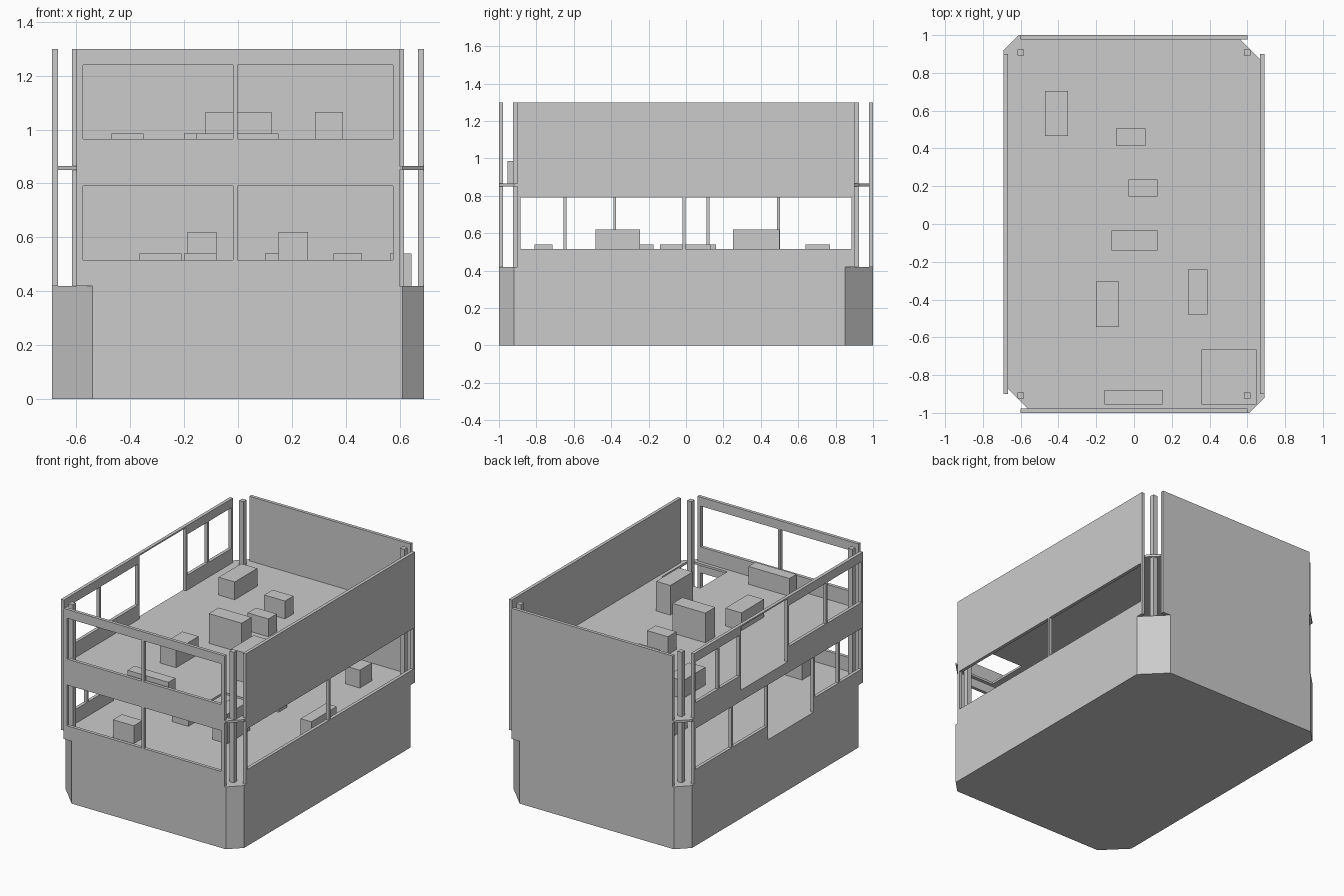
import bpy, bmesh
from mathutils import Vector

if "Cube" in bpy.data.objects:
    bpy.data.objects.remove(bpy.data.objects["Cube"])

mat = bpy.data.materials.new("plain_grey")
mat.use_nodes = True
GREY = (0.6, 0.6, 0.6, 1)
mat.diffuse_color = GREY
mat.node_tree.nodes["Principled BSDF"].inputs["Base Color"].default_value = GREY

HX, HY = 0.69, 1.0
FLOOR, SLAB, DECK, TOP = 0.42, 0.85, 0.865, 1.3
SILL, HEAD = 0.515, 0.79      # lower windows
SILL2, HEAD2 = 0.965, 1.24    # upper windows


def finish(name, bm):
    bmesh.ops.recalc_face_normals(bm, faces=bm.faces)
    mesh = bpy.data.meshes.new(name)
    bm.to_mesh(mesh)
    bm.free()
    mesh.materials.append(mat)
    obj = bpy.data.objects.new(name, mesh)
    bpy.context.collection.objects.link(obj)
    return obj


def extrude(bm, faces, offset):
    out = bmesh.ops.extrude_face_region(bm, geom=faces)
    verts = [v for v in out["geom"] if isinstance(v, bmesh.types.BMVert)]
    bmesh.ops.translate(bm, verts=verts, vec=Vector(offset))


def box(name, x0, x1, y0, y1, z0, z1):
    bm = bmesh.new()
    bmesh.ops.create_cube(bm, size=1)
    for v in bm.verts:
        v.co = ((x0, x1)[v.co.x > 0], (y0, y1)[v.co.y > 0], (z0, z1)[v.co.z > 0])
    return finish(name, bm)


def plate(name, z0, z1):
    """Eight-sided footprint: two small and two large corner cuts."""
    s, b = 0.08, 0.15
    half = [(HX - s, -HY), (HX, -HY + s), (HX, HY - b), (HX - b, HY)]
    bm = bmesh.new()
    pts = half + [(-x, -y) for x, y in half]
    face = bm.faces.new([bm.verts.new((x, y, z0)) for x, y in pts])
    extrude(bm, [face], (0, 0, z1 - z0))
    return finish(name, bm)


def wall(name, half_len, place, thickness, openings):
    """Upright panel with rectangular openings (u0, u1, z0, z1)."""
    us = sorted({-half_len, half_len} | {u for o in openings for u in o[:2]})
    zs = sorted({FLOOR, TOP} | {z for o in openings for z in o[2:]})
    bm = bmesh.new()
    grid = {(u, z): bm.verts.new(place(u, z)) for u in us for z in zs}
    for u0, u1 in zip(us, us[1:]):
        for z0, z1 in zip(zs, zs[1:]):
            u, z = (u0 + u1) / 2, (z0 + z1) / 2
            if not any(a < u < b and c < z < d for a, b, c, d in openings):
                bm.faces.new([grid[k] for k in ((u0, z0), (u1, z0), (u1, z1), (u0, z1))])
    bmesh.ops.delete(bm, geom=[v for v in bm.verts if not v.link_faces], context="VERTS")
    extrude(bm, bm.faces[:], thickness)
    return finish(name, bm)


# Solid base and upper floor
plate("base", 0, FLOOR)
upper_floor = plate("upper_floor", SLAB, DECK)

# Stair opening through the upper floor
cutter = box("stair_cutter", 0.36, 0.645, -0.955, -0.665, SLAB - 0.1, DECK + 0.1)
cutter.hide_render = True
cutter.hide_viewport = True
cut = upper_floor.modifiers.new("stair_opening", "BOOLEAN")
cut.operation = "DIFFERENCE"
cut.solver = "EXACT"
cut.object = cutter
bpy.context.view_layer.update()
cut_mesh = bpy.data.meshes.new_from_object(
    upper_floor.evaluated_get(bpy.context.evaluated_depsgraph_get()))
upper_floor.modifiers.clear()
upper_floor.data = cut_mesh
bpy.data.objects.remove(cutter)

# Front wall: a pair of windows on each storey
pair = [(-0.575, -0.018), (-0.002, 0.575)]
front = [(a, b, *h) for a, b in pair for h in ((SILL, HEAD), (SILL2, HEAD2))]
wall("front_wall", 0.6, lambda u, z: (u, -HY, z), (0, 0.022, 0), front)
wall("back_wall", 0.6, lambda u, z: (u, HY, z), (0, -0.022, 0), [])

# Left wall: one wide pair of windows on the lower storey
left = [(-0.885, -0.018, SILL, HEAD), (-0.003, 0.885, SILL, HEAD)]
wall("left_wall", 0.9, lambda u, z: (HX, u, z), (-0.022, 0, 0), left)

# Right wall: windows either side of a full-height opening on each storey
right = [(-0.885, -0.655, SILL, HEAD), (-0.64, -0.387, SILL, HEAD),
         (-0.373, 0.11, FLOOR, HEAD),
         (0.125, 0.487, SILL, HEAD), (0.502, 0.885, SILL, HEAD),
         (-0.885, -0.52, SILL2, HEAD2), (-0.505, -0.11, SILL2, HEAD2),
         (-0.097, 0.4, DECK, TOP - 0.01),
         (0.415, 0.63, SILL2, HEAD2), (0.645, 0.885, SILL2, HEAD2)]
wall("right_wall", 0.9, lambda u, z: (-HX, u, z), (0.022, 0, 0), right)

# Corner columns
for sx, side in ((1, "left"), (-1, "right")):
    for sy, end in ((1, "back"), (-1, "front")):
        cx, cy, r = sx * 0.6, sy * 0.908, 0.0165
        box(f"{end}_{side}_column", cx - r, cx + r, cy - r, cy + r, FLOOR, TOP)

# Furniture blocks: x0, x1, y0, y1, height
LOW, TALL = 0.12, 0.2
upper = [(-0.47, -0.35, 0.465, 0.705, LOW), (-0.095, 0.06, 0.415, 0.505, LOW),
         (-0.03, 0.125, 0.145, 0.235, LOW), (-0.12, 0.125, -0.14, -0.035, TALL),
         (-0.2, -0.08, -0.545, -0.305, LOW), (0.285, 0.39, -0.48, -0.24, TALL),
         (-0.155, 0.15, -0.955, -0.88, LOW)]
lower = [(-0.365, -0.21, -0.81, -0.715, LOW), (0.15, 0.26, -0.485, -0.245, TALL),
         (-0.2, -0.08, -0.415, -0.175, LOW), (0.565, 0.645, -0.14, 0.13, LOW),
         (0.1, 0.255, 0.07, 0.16, LOW), (-0.187, -0.08, 0.25, 0.5, TALL),
         (0.355, 0.46, 0.64, 0.77, LOW)]
for storey, z, blocks in (("upper", DECK, upper), ("lower", FLOOR, lower)):
    for i, (x0, x1, y0, y1, h) in enumerate(blocks, 1):
        box(f"{storey}_furniture_{i}", x0, x1, y0, y1, z, z + h)
